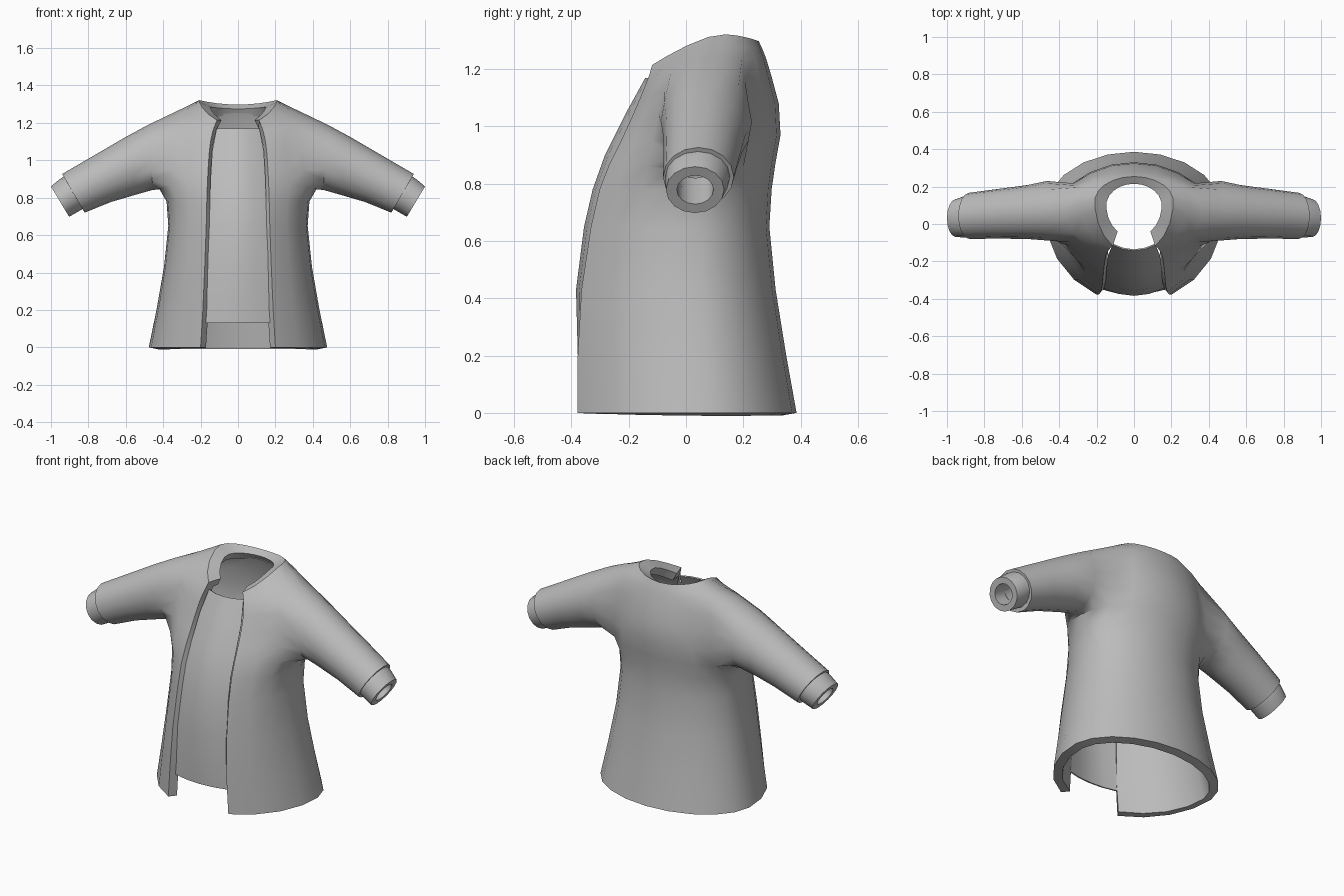
import bpy, bmesh, math
from mathutils import Vector

cube = bpy.data.objects.get("Cube")
if cube:
    bpy.data.objects.remove(cube, do_unlink=True)

cloth = bpy.data.materials.new("grey_cloth")
cloth.use_nodes = True
GREY = (0.5, 0.5, 0.5, 1)
cloth.diffuse_color = GREY
cloth.node_tree.nodes["Principled BSDF"].inputs["Base Color"].default_value = GREY

COLS = 9                        # columns from front edge to back centre
ARM_ROWS, ARM_COLS = (5, 9), (2, 6)
SIDES = 2 * (ARM_ROWS[1] - ARM_ROWS[0] + ARM_COLS[1] - ARM_COLS[0])


def finish(name, bm, thickness=0, mirror=True):
    """Turn a bmesh into a smooth shaded object with its modifiers applied."""
    mesh = bpy.data.meshes.new(name)
    bm.to_mesh(mesh)
    bm.free()
    mesh.materials.append(cloth)
    obj = bpy.data.objects.new(name, mesh)
    bpy.context.collection.objects.link(obj)
    if mirror:
        mod = obj.modifiers.new("mirror", 'MIRROR')
        mod.merge_threshold = 0.002
    if thickness:
        mod = obj.modifiers.new("thickness", 'SOLIDIFY')
        mod.thickness = thickness
        mod.offset = -1
    bpy.ops.object.select_all(action='DESELECT')
    obj.select_set(True)
    bpy.context.view_layer.objects.active = obj
    bpy.ops.object.convert(target='MESH')
    bpy.ops.object.shade_smooth_by_angle(angle=math.radians(45))


def bridge(bm, a, b, closed=True):
    n = len(a)
    for k in range(n if closed else n - 1):
        m = (k + 1) % n
        bm.faces.new((a[k], a[m], b[m], b[k]))


def ring(bm, top, bottom, y0, y1):
    """Tilted oval ring from its top and bottom (x, z) and its y range."""
    mid = (Vector(top) + Vector(bottom)) / 2
    half = (Vector(top) - Vector(bottom)) / 2
    start = (ARM_COLS[1] - ARM_COLS[0]) / 2
    out = []
    for k in range(SIDES):
        a = math.pi + (k - start) * math.tau / SIDES
        p = mid + half * math.cos(a)
        y = (y0 + y1) / 2 - (y1 - y0) / 2 * math.sin(a)
        out.append(bm.verts.new((p.x, y, p.y)))
    return out


# Coat body rows: z front, z side, z back, half width, edge x, edge y, mid y, back y
rows = [
    (0, 0, 0, .478, .2, -.378, .06, .386),
    (.2, .2, .2, .437, .188, -.378, .05, .35),
    (.43, .43, .43, .397, .178, -.365, .035, .313),
    (.65, .65, .65, .374, .17, -.332, .03, .291),
    (.78, .78, .78, .383, .167, -.302, .03, .299),
    (.87, .848, .87, .422, .164, -.267, .03, .312),
    (.95, .95, .97, .41, .16, -.227, .035, .33),
    (1.03, 1.06, 1.08, .4, .155, -.19, .04, .324),
    (1.1, 1.16, 1.17, .39, .147, -.16, .05, .3),
    (1.15, 1.245, 1.24, .37, .136, -.14, .07, .279),
    (1.18, 1.281, 1.272, .29, .126, -.128, .1, .266),
    (1.215, 1.322, 1.298, .21, .113, -.118, .12, .254),
    (1.215, 1.285, 1.275, .148, .088, -.04, .1, .215),
]
bm = bmesh.new()
grid = []
for zf, zs, zb, w, xe, ye, yc, yb in rows:
    t0 = math.asin(xe / w)
    c0 = math.cos(t0)
    line = []
    for j in range(COLS + 1):
        t = t0 + (math.pi - t0) * j / COLS
        c = math.cos(t)
        if c > 0:               # front half
            end_z, reach, side = zf, (yc - ye) / c0, 1 - min(1, c / c0) ** 1.4
        else:                   # back half
            end_z, reach, side = zb, yb - yc, 1 - c * c
        line.append(bm.verts.new((w * math.sin(t), yc - reach * c, end_z + (zs - end_z) * side)))
    grid.append(line)
for r in range(len(rows) - 1):
    for j in range(COLS):
        in_arm = ARM_ROWS[0] <= r < ARM_ROWS[1] and ARM_COLS[0] <= j < ARM_COLS[1]
        if not in_arm:
            bm.faces.new((grid[r][j], grid[r][j + 1], grid[r + 1][j + 1], grid[r + 1][j]))

# Sleeve, grown from the armhole loop
(r0, r1), (j0, j1) = ARM_ROWS, ARM_COLS
loop = [grid[r0][j] for j in range(j0, j1)] + [grid[r][j1] for r in range(r0, r1)]
loop += [grid[r1][j] for j in range(j1, j0, -1)] + [grid[r][j0] for r in range(r1, r0, -1)]
armhole = loop
for spec in [((.48, 1.19), (.455, .842), -.088, .23),
             ((.6, 1.125), (.54, .818), -.08, .208),
             ((.78, 1.02), (.68, .777), -.078, .187),
             ((.94, .927), (.82, .72), -.08, .167)]:
    nxt = ring(bm, *spec)
    bridge(bm, loop, nxt)
    loop = nxt
bmesh.ops.smooth_vert(bm, verts=armhole, factor=0.25, use_axis_x=True, use_axis_y=True, use_axis_z=True)
for v in list(bm.verts):        # remove the unused verts inside the armhole
    if not v.link_faces:
        bm.verts.remove(v)
finish("coat", bm, 0.05)

# Cuffs: short tubes with a thick open end
bm = bmesh.new()
cuff = [ring(bm, *spec) for spec in [
    ((.895, .935), (.793, .763), -.072, .155),
    ((.951, .901), (.849, .729), -.072, .152),
    ((1, .86), (.903, .698), -.07, .133),
    ((.981, .829), (.921, .729), -.032, .096),
    ((.83, .92), (.77, .82), -.032, .096)]]
for a, b in zip(cuff, cuff[1:] + cuff[:1]):
    bridge(bm, a, b)
finish("cuffs", bm)

# Front panel filling the opening: z, half width, edge y, centre y
bm = bmesh.new()
last = None
for z, w, ye, yc in [(.13, .172, -.35, -.376), (.43, .163, -.343, -.384),
                     (.65, .153, -.312, -.356), (.78, .15, -.282, -.326),
                     (.9, .147, -.232, -.283), (1.05, .138, -.165, -.208),
                     (1.17, .115, -.112, -.142)]:
    line = [bm.verts.new((w * u, yc + (ye - yc) * u * u, z)) for u in (-1, -.5, 0, .5, 1)]
    if last:
        bridge(bm, last, line, closed=False)
    last = line
finish("front_panel", bm, 0.008, mirror=False)
